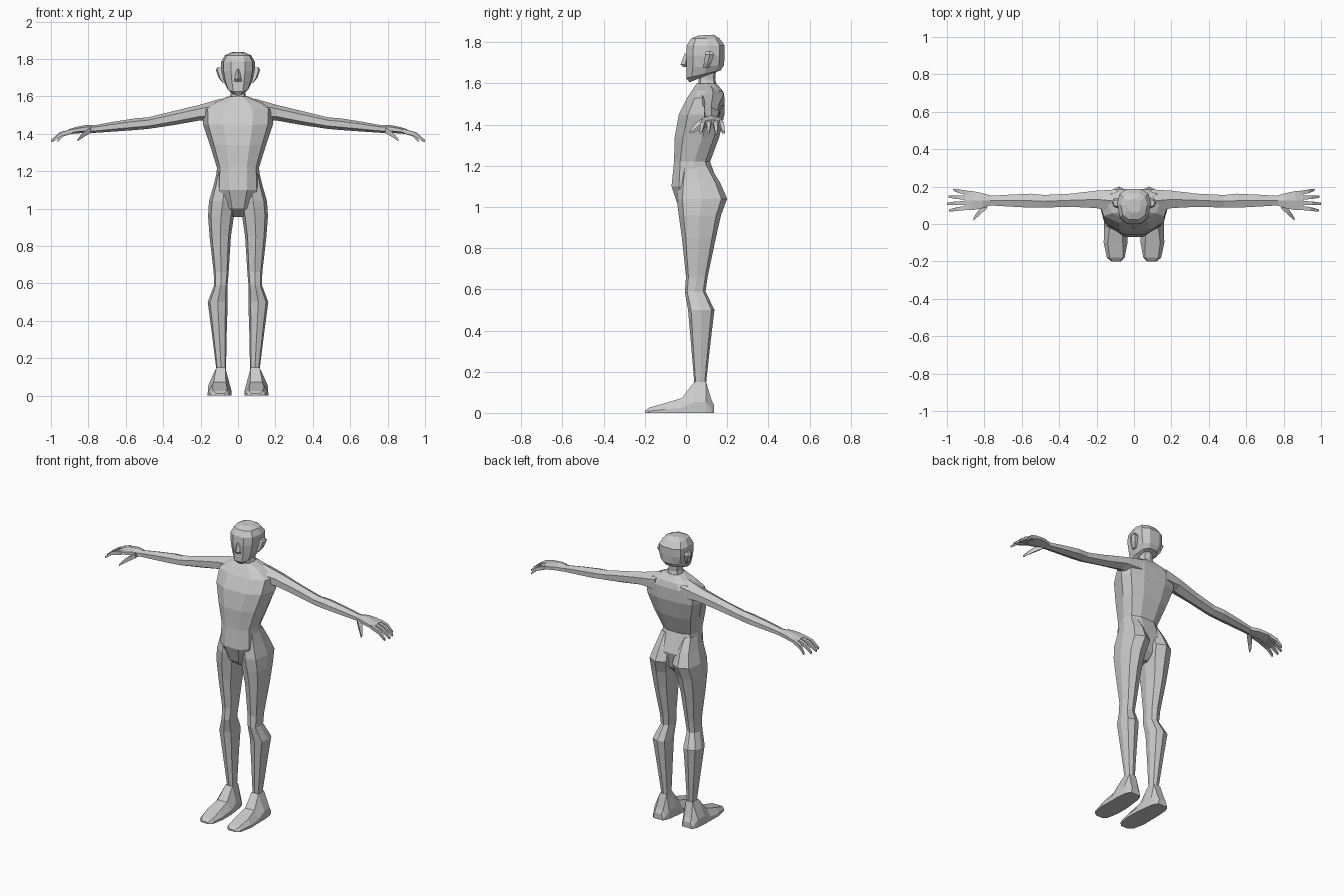
import bpy, bmesh, math

skin = bpy.data.materials.new("plain grey")
skin.diffuse_color = (0.6, 0.6, 0.6, 1)


def power(v, e):
    return math.copysign(abs(v) ** e, v)


def loft(name, rings, mirror=False):
    """Skin a list of equal-length point rings, cap both ends, flat shaded."""
    bm = bmesh.new()
    rows = [[bm.verts.new(p) for p in ring] for ring in rings]
    n = len(rows[0])
    for a, b in zip(rows, rows[1:]):
        for i in range(n):
            j = (i + 1) % n
            bm.faces.new((a[i], a[j], b[j], b[i]))
    bm.faces.new(rows[0])
    bm.faces.new(rows[-1])
    bmesh.ops.recalc_face_normals(bm, faces=bm.faces)
    mesh = bpy.data.meshes.new(name)
    bm.to_mesh(mesh)
    bm.free()
    mesh.materials.append(skin)
    obj = bpy.data.objects.new(name, mesh)
    bpy.context.collection.objects.link(obj)
    if mirror:
        obj.modifiers.new("Mirror", "MIRROR").use_mirror_merge = False
    return obj


def level(z, x0, x1, yf, yb, yc=None, zb=None, n=8, e=0.75):
    """Horizontal ring: widest at yc, front at height z, back at height zb."""
    yc = (yf + yb) / 2 if yc is None else yc
    zb = z if zb is None else zb
    pts = []
    for i in range(n):
        a = 2 * math.pi * i / n
        c, s = power(math.cos(a), e), power(math.sin(a), e)
        y = yc + s * ((yb - yc) if s > 0 else (yc - yf))
        pts.append(((x0 + x1) / 2 + c * (x1 - x0) / 2, y,
                    z + (zb - z) * (y - yf) / (yb - yf)))
    return pts


def across(x, y0, y1, z0, z1, n=6):
    """Ring facing sideways, for arms and hands."""
    pts = []
    for i in range(n):
        a = 2 * math.pi * (i + 0.5) / n
        k = 1 / math.cos(math.pi / n)
        c, s = math.cos(a) * k, math.sin(a)
        if n == 6:
            s, c = math.sin(a), math.cos(a) * k
        else:
            s *= k
        pts.append((x, (y0 + y1) / 2 + c * (y1 - y0) / 2,
                    (z0 + z1) / 2 + s * (z1 - z0) / 2))
    return pts


# Torso: height, half width, front, back, depth of the widest point
torso = [(0.955, .03, .02, .10, .06), (1.0, .075, -.04, .14, .06),
         (1.10, .118, -.075, .165, .05), (1.22, .113, -.062, .12, .04),
         (1.34, .15, -.06, .165, .08), (1.45, .187, -.04, .19, .11),
         (1.53, .19, .0, .19, .13), (1.565, .14, .025, .18, .12),
         (1.60, .05, .05, .15, .10)]
loft("torso", [level(z, -w, w, f, b, c, n=10) for z, w, f, b, c in torso])

# Neck
loft("neck", [level(1.57, -.05, .05, .055, .155), level(1.62, -.038, .038, .062, .142),
              level(1.69, -.042, .042, .062, .148)])

# Head: front height, back height, half width, front, back, widest depth
head = [(1.605, 1.655, .032, .015, .14, .07), (1.625, 1.665, .06, -.002, .172, .09),
        (1.675, 1.69, .078, .0, .188, .10), (1.735, 1.735, .09, -.004, .19, .11),
        (1.785, 1.785, .09, .0, .19, .11), (1.818, 1.82, .07, .022, .165, .10),
        (1.833, 1.837, .036, .06, .135, .10)]
loft("head", [level(z, -w, w, f, b, c, zb, n=10) for z, zb, w, f, b, c in head])

# Nose, brow and ears
loft("nose", [level(1.68, -.018, .018, -.012, .02, n=4, e=1),
              level(1.692, -.018, .018, -.027, .02, n=4, e=1),
              level(1.745, -.009, .009, -.006, .02, n=4, e=1)])
loft("ear", [level(1.675, .07, .084, .08, .11, n=6),
             level(1.70, .07, .104, .085, .125, n=6),
             level(1.74, .075, .118, .09, .14, n=6),
             level(1.755, .08, .11, .095, .13, n=6)], True)

# Legs: height, inner, outer, front, back
leg = [(1.20, .03, .112, -.02, .115), (1.12, .012, .132, -.035, .165),
       (1.04, .006, .155, -.045, .20), (0.96, .022, .16, -.035, .17),
       (0.85, .038, .152, -.02, .145), (0.66, .05, .13, .0, .105),
       (0.59, .056, .128, -.006, .095), (0.50, .055, .162, .01, .138),
       (0.35, .06, .142, .023, .12), (0.15, .064, .117, .04, .098),
       (0.08, .062, .122, .03, .11)]
loft("leg", [level(z, i, o, f, b) for z, i, o, f, b in leg], True)

# Feet: depth, sole inner/outer, top inner/outer, height
foot = [(-.20, .07, .12, .075, .115, .01), (-.18, .05, .145, .06, .13, .025),
        (-.10, .035, .162, .06, .14, .048), (-.02, .035, .16, .065, .13, .072),
        (.04, .042, .16, .068, .116, .15), (.098, .05, .155, .068, .116, .15),
        (.125, .06, .145, .075, .125, .06), (.137, .07, .135, .08, .125, .035)]
loft("foot", [[(a, y, 0), (b, y, 0), (b, y, h * .35), (d, y, h), (c, y, h), (a, y, h * .35)]
              for y, a, b, c, d, h in foot], True)

# Arms: distance out, front, back, bottom, top
arm = [(.09, .06, .185, 1.46, 1.588), (.20, .085, .178, 1.472, 1.556),
       (.34, .092, .162, 1.447, 1.522), (.48, .088, .155, 1.426, 1.488),
       (.55, .087, .162, 1.420, 1.482), (.66, .093, .157, 1.412, 1.465),
       (.78, .10, .15, 1.404, 1.443)]
loft("arm", [across(*r) for r in arm], True)
loft("palm", [across(.765, .10, .152, 1.404, 1.445), across(.81, .085, .165, 1.405, 1.447),
              across(.86, .075, .175, 1.402, 1.438), across(.905, .074, .178, 1.398, 1.424)],
     True)

# Fingers and thumb: base, tip position
for k, (y0, y1, tip) in enumerate([(.087, .072, .99), (.113, .108, 1.0),
                                   (.14, .147, .992), (.166, .183, .965)]):
    ym, xm = (y0 + y1) / 2, .895 + (tip - .895) * .55
    loft(f"finger_{k + 1}", [across(.885, y0 - .011, y0 + .011, 1.402, 1.426, 4),
                             across(xm, ym - .01, ym + .01, 1.386, 1.408, 4),
                             across(tip, y1 - .006, y1 + .006, 1.356, 1.368, 4)], True)
loft("thumb", [across(.785, .085, .125, 1.405, 1.435, 4), across(.825, .048, .082, 1.382, 1.41, 4),
               across(.845, .03, .054, 1.368, 1.388, 4), across(.858, .018, .032, 1.36, 1.37, 4)],
     True)
